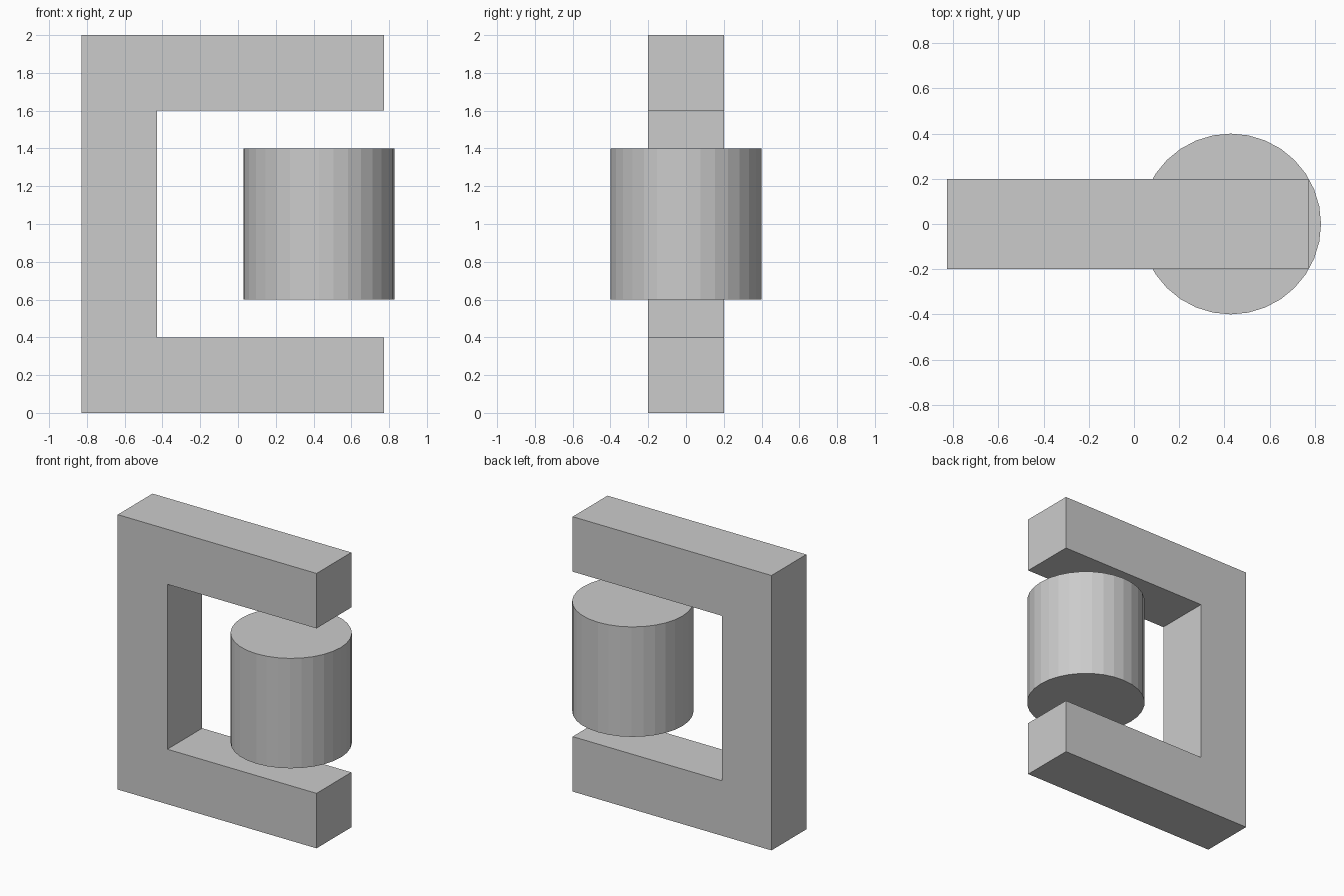
import bpy
import bmesh

if "Cube" in bpy.data.objects:
    bpy.data.objects.remove(bpy.data.objects["Cube"])

LEFT, RIGHT = -0.828, 0.772   # frame extent in x
BAR = 0.4                     # square bar thickness
HEIGHT = 2.0


def add_object(name, bm):
    bmesh.ops.recalc_face_normals(bm, faces=bm.faces)
    mesh = bpy.data.meshes.new(name)
    bm.to_mesh(mesh)
    bm.free()
    obj = bpy.data.objects.new(name, mesh)
    bpy.context.collection.objects.link(obj)
    return obj


# C-shaped frame: side profile extruded through its depth
profile = [(LEFT, 0), (RIGHT, 0), (RIGHT, BAR), (LEFT + BAR, BAR),
           (LEFT + BAR, HEIGHT - BAR), (RIGHT, HEIGHT - BAR),
           (RIGHT, HEIGHT), (LEFT, HEIGHT)]
bm = bmesh.new()
face = bm.faces.new([bm.verts.new((x, -BAR / 2, z)) for x, z in profile])
extruded = bmesh.ops.extrude_face_region(bm, geom=[face], use_keep_orig=True)
bmesh.ops.translate(bm, vec=(0, BAR, 0),
                    verts=[v for v in extruded["geom"] if isinstance(v, bmesh.types.BMVert)])
add_object("c_frame", bm)

# Flat-shaded drum floating between the arms
bpy.ops.mesh.primitive_cylinder_add(vertices=32, radius=0.4, depth=0.8,
                                    location=(0.428, 0, HEIGHT / 2))
bpy.context.object.name = "drum"
